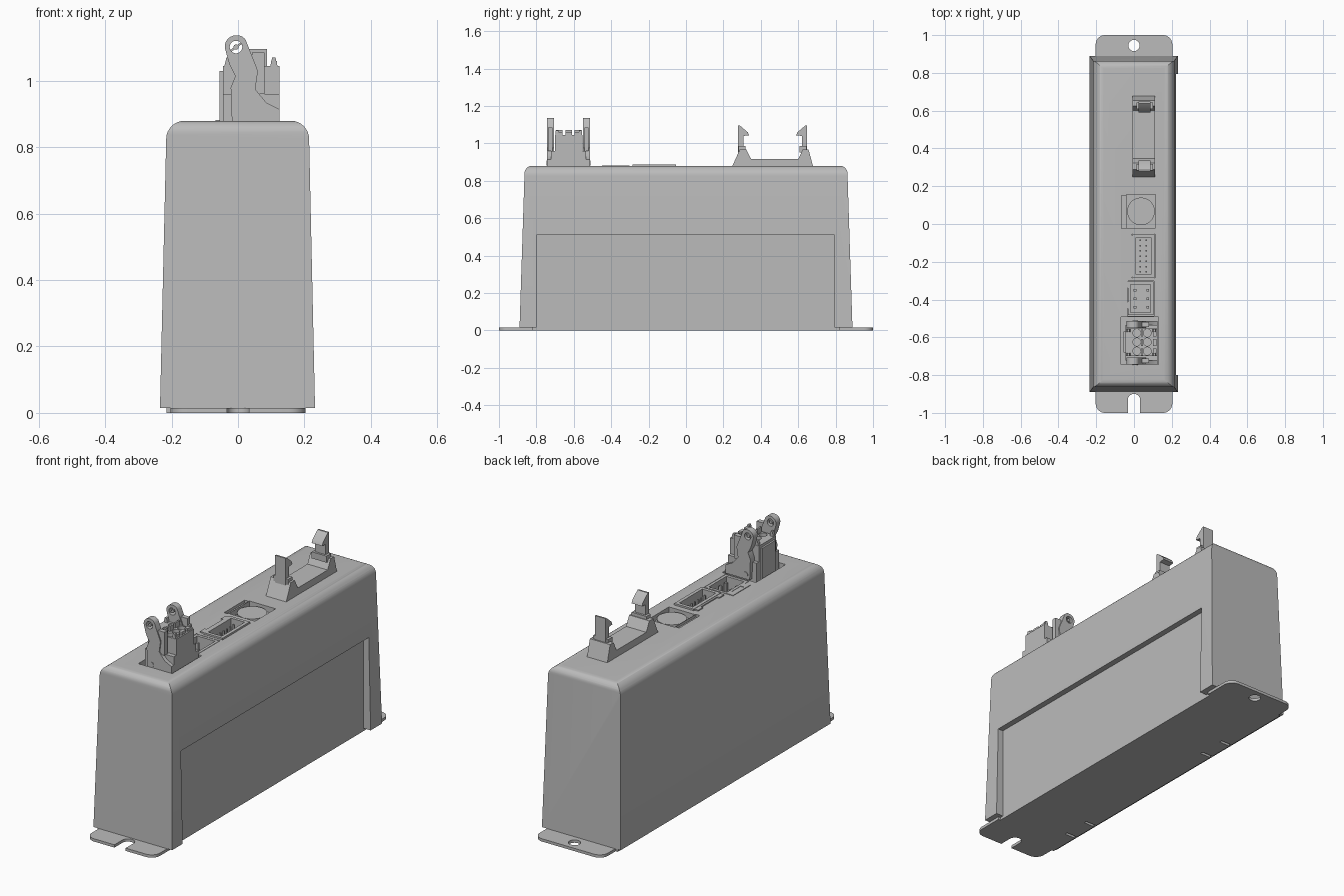
import bpy, bmesh, math
from mathutils import Vector

if "Cube" in bpy.data.objects:
    bpy.data.objects.remove(bpy.data.objects["Cube"])

grey = bpy.data.materials.new("plain_grey")
grey.use_nodes = True
grey.diffuse_color = (0.5, 0.5, 0.5, 1)
grey.node_tree.nodes["Principled BSDF"].inputs["Base Color"].default_value = (0.5, 0.5, 0.5, 1)


def rounded(points, steps=8):
    """Outline from corners (u, v) or (u, v, radius)."""
    out = []
    n = len(points)
    for i, p in enumerate(points):
        c = Vector(p[:2])
        if len(p) == 2:
            out.append(c)
            continue
        a = (Vector(points[i - 1][:2]) - c).normalized()
        b = (Vector(points[(i + 1) % n][:2]) - c).normalized()
        half = a.angle(b) / 2
        centre = c + (a + b).normalized() * p[2] / math.sin(half)
        start = c + a * p[2] / math.tan(half) - centre
        end = c + b * p[2] / math.tan(half) - centre
        sweep = end.angle_signed(start)
        for k in range(steps + 1):
            t = sweep * k / steps
            out.append(centre + Vector((start.x * math.cos(t) - start.y * math.sin(t),
                                        start.x * math.sin(t) + start.y * math.cos(t))))
    return out


def prism(name, outline, axis, lo, hi):
    """Extrude a flat outline along the x, y or z axis."""
    place = {"x": lambda u, v, w: (w, u, v),
             "y": lambda u, v, w: (u, w, v),
             "z": lambda u, v, w: (u, v, w)}[axis]
    bm = bmesh.new()
    rings = [[bm.verts.new(place(p[0], p[1], w)) for p in outline] for w in (lo, hi)]
    bm.faces.new(rings[0])
    bm.faces.new(rings[1])
    n = len(outline)
    for i in range(n):
        j = (i + 1) % n
        bm.faces.new((rings[0][i], rings[0][j], rings[1][j], rings[1][i]))
    bmesh.ops.recalc_face_normals(bm, faces=bm.faces)
    mesh = bpy.data.meshes.new(name)
    bm.to_mesh(mesh)
    bm.free()
    mesh.materials.append(grey)
    ob = bpy.data.objects.new(name, mesh)
    bpy.context.collection.objects.link(ob)
    return ob


def box(name, x0, x1, y0, y1, z0, z1):
    return prism(name, [(x0, y0), (x1, y0), (x1, y1), (x0, y1)], "z", z0, z1)


def disc(name, u, v, r, axis, lo, hi, n=32):
    ring = [(u + r * math.cos(math.tau * k / n), v + r * math.sin(math.tau * k / n)) for k in range(n)]
    return prism(name, ring, axis, lo, hi)


def boolean(ob, cutter, operation="DIFFERENCE"):
    mod = ob.modifiers.new("cut", "BOOLEAN")
    mod.object, mod.operation, mod.solver = cutter, operation, "EXACT"
    graph = bpy.context.evaluated_depsgraph_get()
    mesh = bpy.data.meshes.new_from_object(ob.evaluated_get(graph))
    ob.modifiers.clear()
    ob.data = mesh
    bpy.data.objects.remove(cutter)


# Tapered housing: two rounded profiles crossed, so vertical corners stay sharp
housing = prism("housing", rounded([(-.235, .015), (.232, .015), (.213, .88, .055), (-.215, .88, .055)]),
                "y", -1, 1)
boolean(housing, prism("side_profile", rounded([(-.89, .015), (.89, .015), (.862, .88, .04),
                                                (-.862, .88, .04)]), "x", -.5, .5), "INTERSECT")
boolean(housing, box("side_recess", .19, .4, -.8, .793, -.1, .51))

# Connector wells in the top
wells = [(-.07, .13, -.745, -.493, .8), (-.035, .105, -.487, -.302, .8),
         (-.01, .11, -.287, -.052, .8), (-.04, .115, -.02, .155, .85),
         (-.065, -.041, -.025, .15, .865)]
for x0, x1, y0, y1, floor in wells:
    boolean(housing, box("well", x0, x1, y0, y1, floor, 1))

# Base plate with mounting tabs, slot, hole and edge notches
plate = prism("base_plate", rounded([
    (-.215, -.885), (-.203, -.885), (-.203, -1, .05), (-.033, -1), (-.033, -.9, .032), (.033, -.9, .032),
    (.033, -1), (.203, -1, .05), (.203, -.82), (.19, -.82), (.19, .82), (.203, .82),
    (.203, 1, .05), (-.203, 1, .05), (-.203, .885), (-.215, .885)]), "z", 0, .015)
boolean(plate, disc("hole", 0, .945, .03, "z", -.1, .1))
for y in (-.71, -.56, .35, .5):
    boolean(plate, box("notch", -.3, -.15, y - .008, y + .008, -.1, .1))

# Latch cradle with two inward hooks
prism("latch_cradle", [(.246, .875), (.68, .875), (.655, .968), (.625, .968), (.6, .917),
                       (.348, .917), (.322, .968), (.288, .968)], "x", -.008, .112)
hook = [(.278, .95), (.307, .95), (.307, 1.04), (.337, 1.043), (.33, 1.06), (.287, 1.096), (.278, 1.096)]
prism("front_hook", hook, "x", .025, .087)
prism("back_hook", [(.926 - y, z) for y, z in hook], "x", .025, .087)
for y in (.3, .626):
    box("hook_foot", .012, .1, y - .018, y + .018, .95, .985)

# Round socket
disc("round_socket", .037, .067, .073, "z", .84, .872, 48)


# Walled sockets with pins
def socket(name, x0, x1, y0, y1, top, wall):
    shell = box(name, x0, x1, y0, y1, .79, top)
    boolean(shell, box("cavity", x0 + wall, x1 - wall, y0 + wall, y1 - wall, .81, 1))


def pins(name, xs, ys, r, top):
    for x in xs:
        for y in ys:
            box(name, x - r, x + r, y - r, y + r, .8, top)


socket("pin_header", -.008, .108, -.285, -.054, .888, .018)
pins("header_pin", (.034, .066), [-.17 + .028 * k for k in range(-3, 4)], .004, .865)
for y in (-.26, -.08):
    box("header_clip", -.03, -.008, y - .02, y + .02, .87, .886)
box("header_rail", -.018, -.008, -.24, -.1, .87, .886)

socket("power_socket", -.033, .103, -.483, -.305, .88, .015)
pins("power_pin", (.005, .072), (-.35, -.395, -.44), .007, .86)
for y in (-.43, -.32):
    box("power_clip", -.068, -.033, y - .018, y + .018, .87, .883)
box("power_rail", -.068, -.055, -.43, -.32, .87, .883)

# Cable plug with a grid of wire cells
plug = box("plug_body", -.045, .125, -.7, -.553, .8, 1.045)
for x in (.015, .07):
    for y in (-.577, -.625, -.673):
        boolean(plug, disc("cell", x, y, .021, "z", 1.0, 1.2, 20))
for y0 in (-.695, -.645, -.595):
    box("plug_rib", .038, .047, y0, y0 + .036, 1.03, 1.072)
    box("plug_end_rib", .1, .118, y0, y0 + .036, 1.03, 1.06)
box("plug_key", -.055, -.044, -.68, -.57, .8, 1.03)
for x in (-.03, .108):
    for y in (-.69, -.563):
        prism("plug_peg", [(x - .012, 1.04), (x + .012, 1.04), (x + .005, 1.07), (x - .005, 1.07)],
              "y", y - .008, y + .008)

# Locking levers on both ends of the plug
lever_outline = rounded([(-.018, .87), (.125, .87), (.125, .915), (.085, .935), (.052, .975),
                         (.06, 1.03), (.018, 1.137, .028), (-.05, 1.137, .033), (-.026, 1.05),
                         (-.008, 1.015), (-.022, .98)])
for side, y0, y1 in (("front", -.743, -.707), ("back", -.55, -.514)):
    lever = prism(side + "_lever", lever_outline, "y", y0, y1)
    boolean(lever, disc("eye", -.006, 1.102, .019, "y", -1, 0, 24))
    disc(side + "_lever_pin", -.006, 1.102, .008, "y", y0 + .004, y1 - .004, 16)
    prism(side + "_lever_spoke", [(-.026, 1.091), (-.023, 1.086), (.014, 1.113), (.011, 1.118)],
          "y", y0 + .008, y1 - .008)
    disc(side + "_lever_pivot", .006, .895, .014, "y", y0 - .003, y1 + .003, 20)
    box(side + "_plug_cheek", -.045, .125, min(y0 + .02, -.555), max(y1 - .02, -.7), .8, .96)
    box(side + "_lever_stop", .042, .08, y0 + .006, y1 - .006, .96, 1.085)

# Smooth the rounded surfaces while keeping edges sharp
bpy.ops.object.select_all(action="DESELECT")
for ob in bpy.context.collection.objects:
    if ob.type == "MESH" and ob.data.materials and ob.data.materials[0] == grey:
        ob.select_set(True)
        bpy.context.view_layer.objects.active = ob
bpy.ops.object.shade_smooth_by_angle(angle=math.radians(30))
